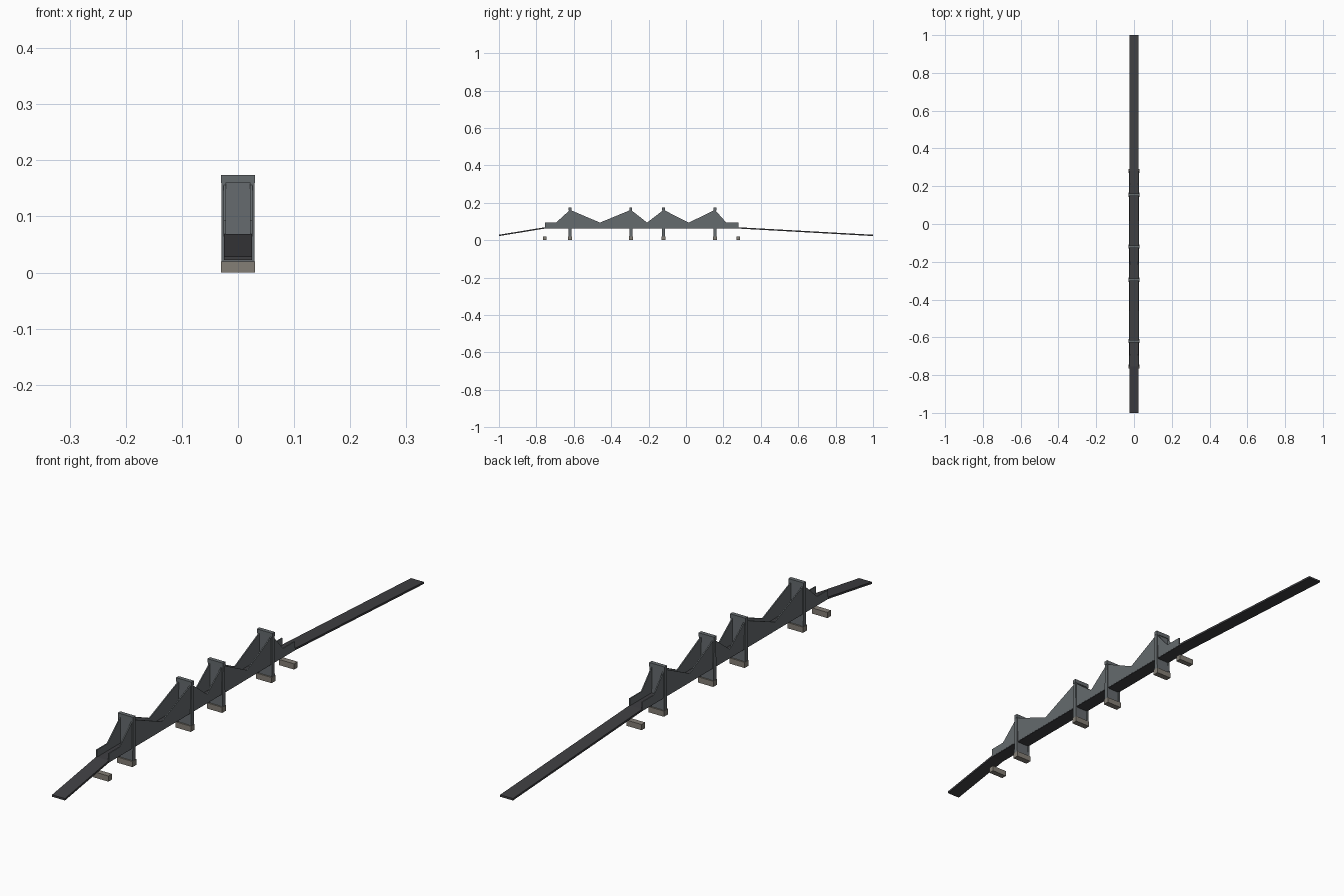
import bpy

if "Cube" in bpy.data.objects:
    bpy.data.objects.remove(bpy.data.objects["Cube"])

def material(name, rgb):
    m = bpy.data.materials.new(name)
    m.diffuse_color = (*rgb, 1)
    m.use_nodes = True
    m.node_tree.nodes["Principled BSDF"].inputs["Base Color"].default_value = m.diffuse_color
    return m

ASPHALT = material("asphalt", (0.05, 0.05, 0.055))
CONCRETE = material("grey_concrete", (0.13, 0.145, 0.155))
STONE = material("footing_stone", (0.23, 0.21, 0.18))

def extrude_x(name, profile, x0, x1, mat):
    """Closed (y, z) outline extruded between x0 and x1."""
    n = len(profile)
    verts = [(x, y, z) for x in (x0, x1) for y, z in profile]
    faces = [tuple(reversed(range(n))), tuple(range(n, 2 * n))]
    faces += [(i, (i + 1) % n, n + (i + 1) % n, n + i) for i in range(n)]
    mesh = bpy.data.meshes.new(name)
    mesh.from_pydata(verts, [], faces)
    mesh.materials.append(mat)
    ob = bpy.data.objects.new(name, mesh)
    bpy.context.collection.objects.link(ob)
    return ob

def slab(name, y, half_bottom, half_top, z0, z1, x0, x1, mat):
    """Block across the road, optionally tapering upwards."""
    return extrude_x(name, [(y - half_bottom, z0), (y + half_bottom, z0),
                            (y + half_top, z1), (y - half_top, z1)], x0, x1, mat)

def mirror_x(ob):
    ob.modifiers.new("mirror", 'MIRROR')

START, END = -0.755, 0.28
PYLONS = [-0.62, -0.295, -0.12, 0.155]

# road deck with both ramps
top = [(-1, 0.029), (START, 0.069), (END, 0.069), (1, 0.029)]
bottom = [(y, z - 0.007) for y, z in top]
extrude_x("road_deck", bottom + top[::-1], -0.025, 0.025, ASPHALT)

# stay walls, rising to each pylon
ridge = [(START, 0.094), (-0.695, 0.094), (-0.62, 0.162), (-0.46, 0.094),
         (-0.295, 0.162), (-0.208, 0.094), (-0.12, 0.162), (0.015, 0.094),
         (0.155, 0.162), (0.215, 0.094), (END, 0.094)]
wall = extrude_x("stay_wall", [(START, 0.064), (END, 0.064)] + ridge[::-1],
                 0.0215, 0.0255, CONCRETE)
mirror_x(wall)

# pylons with side columns, infill panel, cap and footing
for y in PYLONS:
    mirror_x(slab("pylon_column", y, 0.0085, 0.006, 0.018, 0.165, 0.022, 0.029, CONCRETE))
    slab("pylon_panel", y, 0.006, 0.004, 0.018, 0.165, -0.0225, 0.0225, CONCRETE)
    slab("pylon_cap", y, 0.007, 0.007, 0.16, 0.174, -0.03, 0.03, CONCRETE)
    slab("pylon_footing", y, 0.011, 0.011, 0, 0.02, -0.03, 0.03, STONE)

# end footings
for y in (START, END):
    slab("end_footing", y, 0.01, 0.01, 0, 0.02, -0.03, 0.03, STONE)
